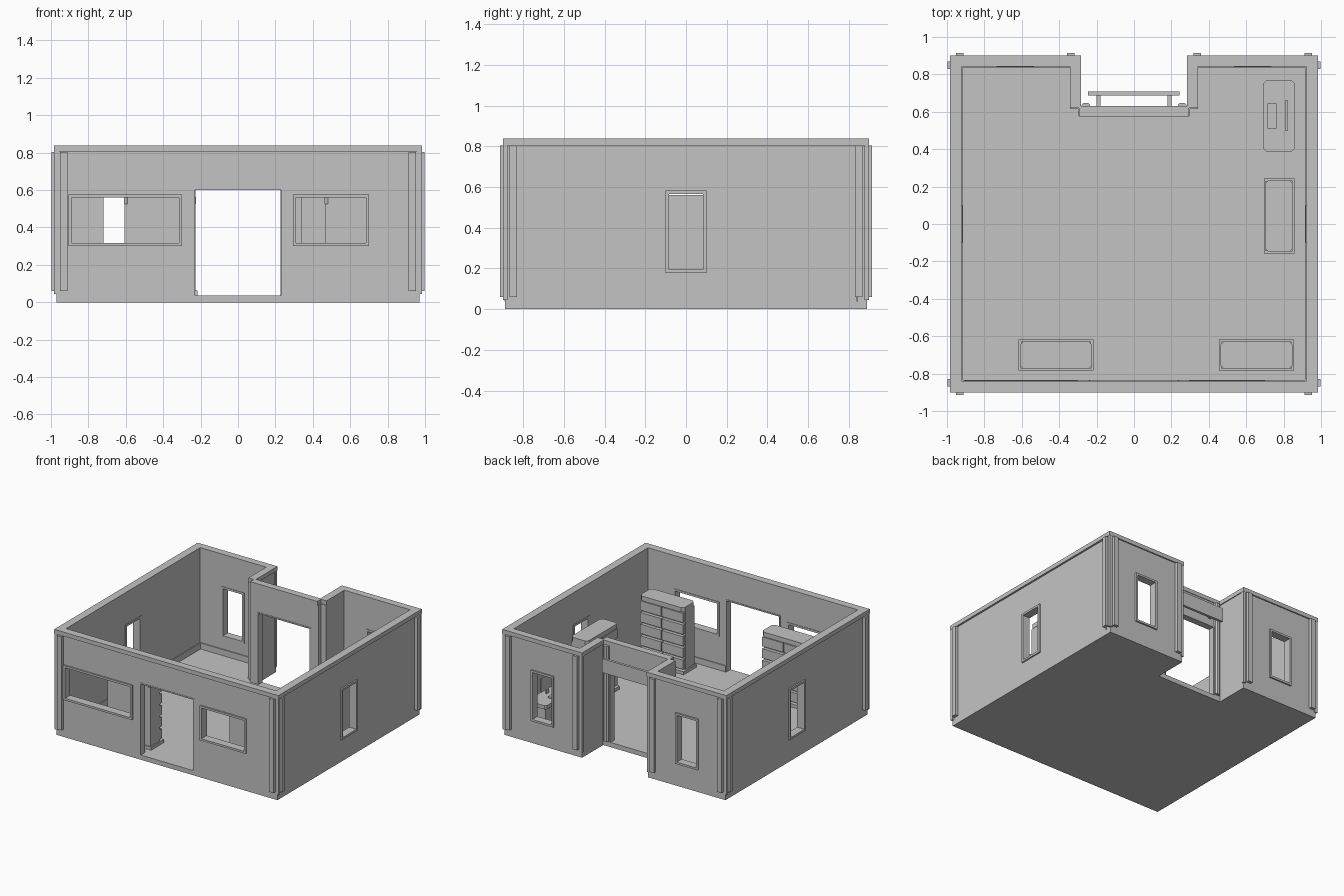
import bpy, bmesh, math

if "Cube" in bpy.data.objects:
    bpy.data.objects.remove(bpy.data.objects["Cube"])

mat = bpy.data.materials.new("plain_grey")
mat.diffuse_color = (0.55, 0.55, 0.55, 1)
mat.use_nodes = True
mat.node_tree.nodes["Principled BSDF"].inputs["Base Color"].default_value = mat.diffuse_color


class Part:
    """Collects boxes and prisms into one flat-shaded object."""
    def __init__(self, name):
        self.name, self.bm = name, bmesh.new()

    def prism(self, pts, z0, z1):
        lo = [self.bm.verts.new((x, y, z0)) for x, y in pts]
        hi = [self.bm.verts.new((x, y, z1)) for x, y in pts]
        self.bm.faces.new(lo[::-1])
        self.bm.faces.new(hi)
        n = len(pts)
        for i in range(n):
            j = (i + 1) % n
            self.bm.faces.new((lo[i], lo[j], hi[j], hi[i]))

    def box(self, x0, x1, y0, y1, z0, z1):
        x0, x1 = sorted((x0, x1))
        y0, y1 = sorted((y0, y1))
        self.prism([(x0, y0), (x1, y0), (x1, y1), (x0, y1)], z0, z1)

    def slab(self, hx, hy, c, z0, z1):
        """Centred block with cut vertical corners."""
        self.prism([(-hx + c, -hy), (hx - c, -hy), (hx, -hy + c), (hx, hy - c),
                    (hx - c, hy), (-hx + c, hy), (-hx, hy - c), (-hx, -hy + c)], z0, z1)

    def run(self, along_x, a0, a1, t0, t1, z0, z1):
        """Box running along x or y, with t across it."""
        if along_x:
            self.box(a0, a1, t0, t1, z0, z1)
        else:
            self.box(t0, t1, a0, a1, z0, z1)

    def done(self, loc=(0, 0, 0), turn=0):
        bmesh.ops.recalc_face_normals(self.bm, faces=self.bm.faces)
        me = bpy.data.meshes.new(self.name)
        self.bm.to_mesh(me)
        self.bm.free()
        me.materials.append(mat)
        ob = bpy.data.objects.new(self.name, me)
        ob.location, ob.rotation_euler.z = loc, turn
        bpy.context.collection.objects.link(ob)
        return ob


FLOOR, WALL_TOP, TOP = 0.037, 0.805, 0.838


def wall(name, along_x, a0, a1, t0, t1, openings=()):
    """Wall split around its openings; t1 is the outer face. Adds frames."""
    a0, a1 = sorted((a0, a1))
    w, cur = Part(name), a0
    for b0, b1, z0, z1 in sorted(openings):
        w.run(along_x, cur, b0, t0, t1, FLOOR, WALL_TOP)
        w.run(along_x, b0, b1, t0, t1, z1, WALL_TOP)
        if z0 > FLOOR:
            w.run(along_x, b0, b1, t0, t1, FLOOR, z0)
        cur = b1
        # raised frame round the opening
        out = t1 + math.copysign(0.012, t1)
        inn = t0 - math.copysign(0.004, t1)
        f, e, g = Part(name + "_frame"), 0.012, 0.004
        door = z0 <= FLOOR
        if door:
            e, out = 0.006, t1 + math.copysign(0.003, t1)
        low = FLOOR if door else z0 - e
        f.run(along_x, b0 - e, b0 + g, inn, out, low, z1 + e)
        f.run(along_x, b1 - g, b1 + e, inn, out, low, z1 + e)
        f.run(along_x, b0 + g, b1 - g, inn, out, z1 - g, z1 + e)
        if not door:
            f.run(along_x, b0 + g, b1 - g, inn, out, z0 - e, z0 + g)
        f.done()
    w.run(along_x, cur, a1, t0, t1, FLOOR, WALL_TOP)
    w.done()


# floor slab with the rear entrance notch
p = Part("floor_slab")
p.prism([(-.97, -.89), (.97, -.89), (.97, .89), (.29, .89), (.29, .625),
         (-.29, .625), (-.29, .89), (-.97, .89)], 0, FLOOR)
p.done()

# walls
wall("front_wall", True, -.97, .97, -.84, -.89,
     [(-.893, -.312, .312, .563), (-.235, .235, FLOOR, .605), (.307, .688, .312, .563)])
wall("rear_door_wall", True, -.30, .30, .58, .625, [(-.23, .23, FLOOR, .605)])
for s, side in ((-1, "left"), (1, "right")):
    wall(side + "_wall", False, -.84, .84, s * .922, s * .97, [(-.088, .088, .19, .57)])
    lo, hi = sorted((s * .547, s * .723))
    wall(side + "_rear_wall", True, s * .29, s * .97, .843, .89, [(lo, hi, .19, .57)])
    wall(side + "_notch_wall", False, .615, .843, s * .342, s * .29)

# coping along the wall tops
c = Part("coping")
c.box(-.985, .985, -.9, -.84, WALL_TOP, TOP)
c.box(-.295, .295, .575, .63, WALL_TOP, TOP)
for s in (-1, 1):
    c.box(s * .922, s * .985, -.84, .9, WALL_TOP, TOP)
    c.box(s * .283, s * .922, .843, .9, WALL_TOP, TOP)
    c.box(s * .283, s * .343, .62, .843, WALL_TOP, TOP)
c.done()

# skirting boards
k = Part("skirting")
for s in (-1, 1):
    k.box(s * .235, s * .922, -.84, -.833, FLOOR, .085)
    k.box(s * .915, s * .922, -.833, .843, FLOOR, .085)
    k.box(s * .342, s * .915, .836, .843, FLOOR, .085)
k.done()

# corner posts and raised strips beside them
post, strip = Part("corner_posts"), Part("corner_strips")
for s in (-1, 1):
    for t in (-1, 1):
        post.box(s * .958, s * .983, t * .878, t * .898, .045, WALL_TOP)
        strip.box(s * .912, s * .952, t * .885, t * .914, .06, .803)
        strip.box(s * .965, s * .996, t * .83, t * .868, .06, .803)
    post.box(s * .284, s * .306, .875, .898, .045, WALL_TOP)
    strip.box(s * .318, s * .357, .885, .914, .06, .803)
    strip.prism([(s * .28, .62), (s * .235, .62), (s * .235, .638), (s * .245, .648),
                 (s * .268, .648), (s * .28, .638)], .045, .803)
post.done()
strip.done()

# blank sign board over the rear door
b = Part("sign_board")
b.box(-.247, .243, .688, .708, .62, .73)
for s in (-1, 1):
    b.box(s * .178, s * .2, .62, .69, .66, .685)
b.done()


def shelf(name, loc, turn):
    """Display rack: plain back, two columns of five ledges on the +y side."""
    r = Part(name)
    r.box(-.2, .2, -.082, .082, FLOOR, .062)
    r.slab(.193, .074, .02, .525, .562)
    r.box(-.19, .19, -.072, .045, .062, .525)
    step = .463 / 5
    for i in range(5):
        z = .062 + i * step
        for x in (-.187, .003):
            r.box(x, x + .184, .045, .072, z + .012, z + step - .006)
    r.done((*loc, 0), turn)


shelf("shelf_front_left", (-.417, -.7), 0)
shelf("shelf_front_right", (.655, -.7), 0)
shelf("shelf_right", (.776, .043), math.pi / 2)

# counter with a screen and keypad
d = Part("counter")
d.slab(.083, .19, .015, .225, .255)
d.box(-.065, .065, -.17, .17, FLOOR, .225)
d.done((.776, .577, 0))
m = Part("counter_screen")
m.box(.81, .82, .497, .663, .29, .4)
m.box(.81, .82, .565, .595, .255, .29)
m.done()
m = Part("counter_keypad")
m.box(.713, .762, .51, .643, .255, .267)
m.done()
